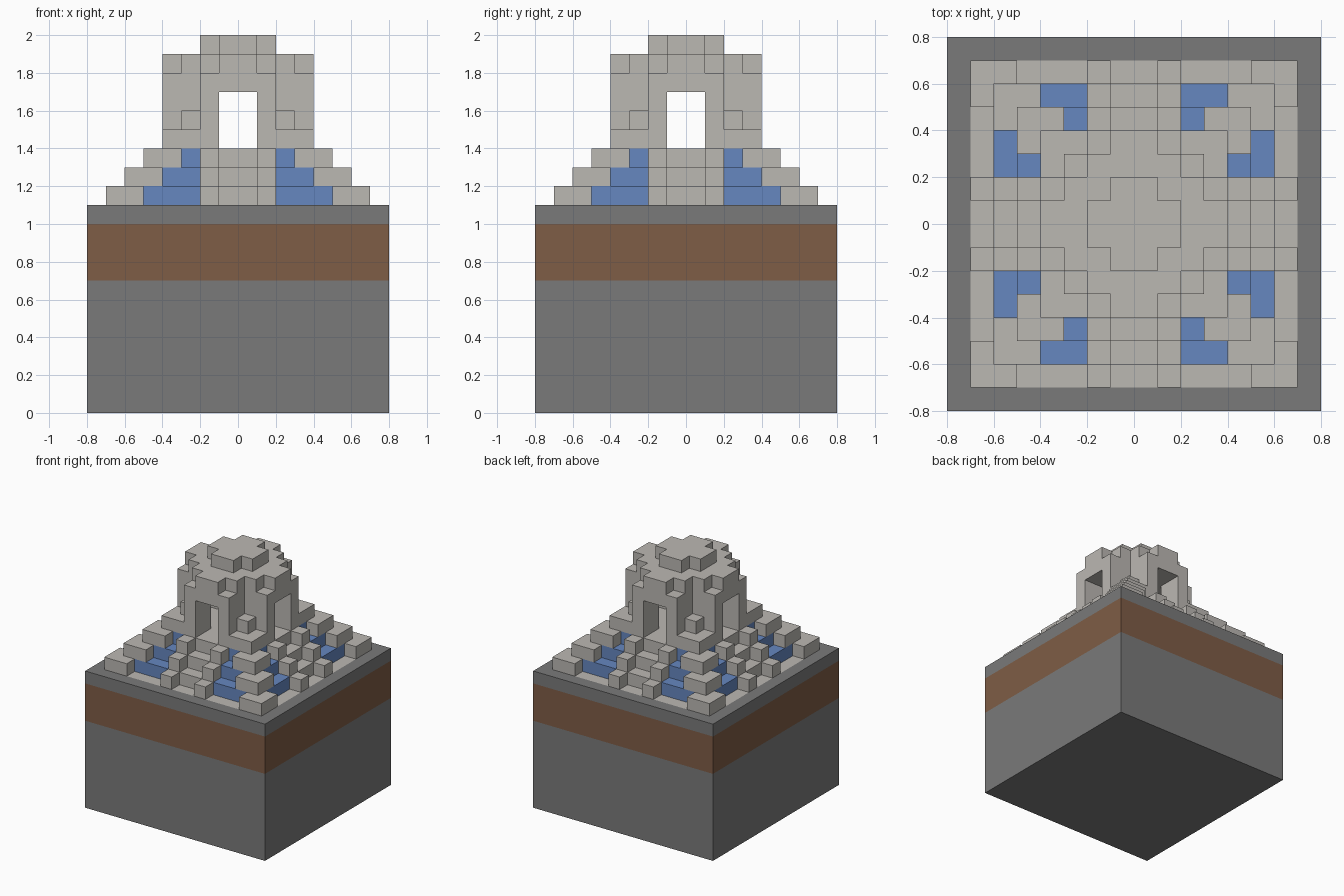
import bpy
import bmesh
from mathutils import Vector

default = bpy.data.objects.get("Cube")
if default:
    bpy.data.objects.remove(default, do_unlink=True)

UNIT = 0.1       # edge of one block
GROUND = 11      # number of block layers below the shrine


def material(name, rgb):
    mat = bpy.data.materials.new(name)
    mat.use_nodes = True
    mat.diffuse_color = (*rgb, 1)
    mat.node_tree.nodes["Principled BSDF"].inputs["Base Color"].default_value = (*rgb, 1)
    return mat


rock = material("dark_rock", (0.195, 0.195, 0.195))
soil = material("brown_soil", (0.212, 0.109, 0.061))
stone = material("pale_stone", (0.50, 0.48, 0.45))
water = material("blue_water", (0.133, 0.242, 0.527))

PARTS = {
    "rock_base": rock, "soil_band": soil, "ground_rim": rock,
    "courtyard_floor": stone, "corner_steps": stone, "stairways": stone,
    "water_terraces": water, "arch_walls": stone, "dome_roof": stone,
}


def ground_part(i, j, k):
    """Part filling a block of the square plinth."""
    if k < 7:
        return "rock_base"
    if k < 10:
        return "soil_band"
    return "courtyard_floor" if max(i, j) < 7 else "ground_rim"


def shrine_part(i, j, n):
    """Part filling a block n layers above the ground, or None for air."""
    near, far = min(i, j), max(i, j)
    # L-shaped steps climbing each corner
    if n <= 4 and far == 6 - n and near >= max(far - 1, 2):
        return "corner_steps"
    # terraced pools with stairs and raised side walls between them
    if n < 3:
        if near >= 2:
            return "water_terraces" if far <= 5 - n else None
        return "stairways" if far <= 5 - n + near else None
    # four open arches around a hollow room
    if n < 6:
        if near == 1 and 2 <= far <= 3:
            return "arch_walls"
        return "corner_steps" if n == 3 and near == far == 2 else None
    # stepped roof
    if n == 6:
        return "dome_roof" if near <= 1 and far <= 3 else None
    reach = {7: 3, 8: 1}.get(n, -1)
    return "dome_roof" if i + j <= reach else None


# Fill the block grid with four-way symmetry
blocks = {}
for x in range(-8, 8):
    for y in range(-8, 8):
        i, j = (c if c >= 0 else -1 - c for c in (x, y))
        for k in range(20):
            part = ground_part(i, j, k) if k < GROUND else shrine_part(i, j, k - GROUND)
            if part:
                blocks[x, y, k] = part


def build_part(name, mat):
    """Skin the exposed sides of a part's blocks and merge flat areas."""
    bm = bmesh.new()
    for cell, part in blocks.items():
        if part != name:
            continue
        for axis in range(3):
            for sign in (-1, 1):
                step = [0, 0, 0]
                step[axis] = sign
                if tuple(a + b for a, b in zip(cell, step)) in blocks:
                    continue
                u, v = Vector((0, 0, 0)), Vector((0, 0, 0))
                u[(axis + 1) % 3] = 1
                v[(axis + 2) % 3] = 1
                origin = Vector(cell)
                if sign > 0:
                    origin[axis] += 1
                ring = [origin, origin + u, origin + u + v, origin + v]
                if sign < 0:
                    ring.reverse()
                bm.faces.new([bm.verts.new(p * UNIT) for p in ring])
    bmesh.ops.remove_doubles(bm, verts=bm.verts, dist=0.001)
    bmesh.ops.dissolve_limit(bm, angle_limit=0.01, verts=bm.verts, edges=bm.edges)
    mesh = bpy.data.meshes.new(name)
    bm.to_mesh(mesh)
    bm.free()
    mesh.materials.append(mat)
    bpy.context.scene.collection.objects.link(bpy.data.objects.new(name, mesh))


for part_name, part_mat in PARTS.items():
    build_part(part_name, part_mat)
